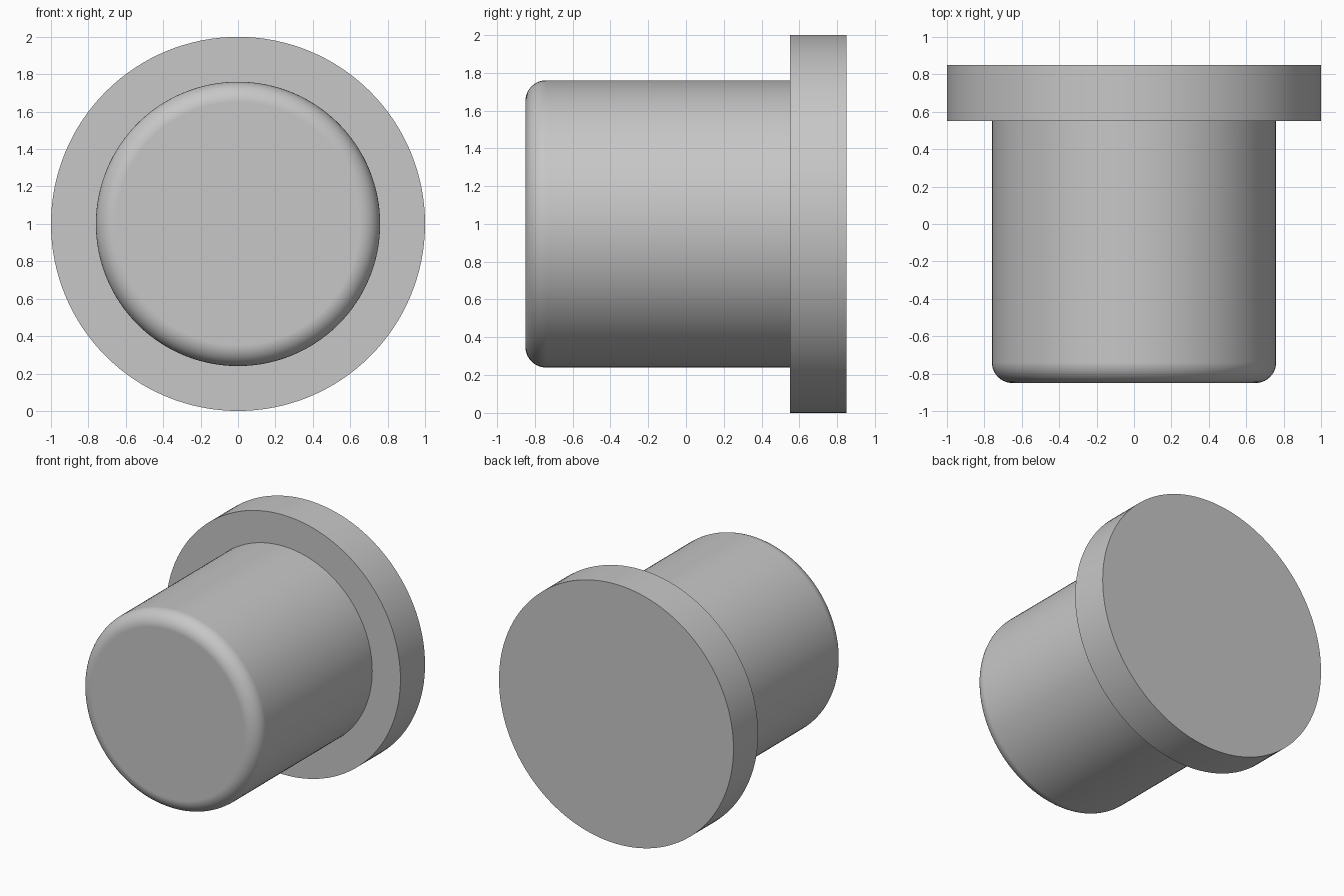
import bpy, bmesh
from math import sin, cos, pi, radians
from mathutils import Vector

cube = bpy.data.objects.get("Cube")
if cube:
    bpy.data.objects.remove(cube, do_unlink=True)

SEGMENTS = 128
AXIS_Z = 1.0
FRONT, STEP, BACK = -0.85, 0.55, 0.85
SHAFT_R, FLANGE_R, FILLET = 0.76, 1.0, 0.11
ARC_STEPS = 10

# Grey material
grey = bpy.data.materials.new("plain_grey")
grey.use_nodes = True
colour = (0.57, 0.57, 0.57, 1)
grey.diffuse_color = colour
grey.node_tree.nodes["Principled BSDF"].inputs["Base Color"].default_value = colour

# Half profile as (radius, y): rounded nose, shaft, shoulder, flange
profile = []
for i in range(ARC_STEPS + 1):
    a = i / ARC_STEPS * pi / 2
    profile.append((SHAFT_R - FILLET + FILLET * sin(a), FRONT + FILLET - FILLET * cos(a)))
profile += [(SHAFT_R, STEP), (FLANGE_R, STEP), (FLANGE_R, BACK)]

# Turn the profile around the y axis
bm = bmesh.new()
verts = [bm.verts.new((r, y, AXIS_Z)) for r, y in profile]
edges = [bm.edges.new(pair) for pair in zip(verts, verts[1:])]
bmesh.ops.spin(bm, geom=verts + edges, cent=(0, 0, AXIS_Z), axis=(0, 1, 0),
               angle=2 * pi, steps=SEGMENTS, use_merge=True)
bmesh.ops.remove_doubles(bm, verts=bm.verts, dist=1e-5)

# Close the flat front and back discs
bmesh.ops.holes_fill(bm, edges=[e for e in bm.edges if e.is_boundary], sides=0)
bmesh.ops.recalc_face_normals(bm, faces=bm.faces)

mesh = bpy.data.meshes.new("flanged_plug")
bm.to_mesh(mesh)
bm.free()
mesh.materials.append(grey)
plug = bpy.data.objects.new("flanged_plug", mesh)
bpy.context.collection.objects.link(plug)

# Smooth sides with crisp shoulder and flange edges
bpy.ops.object.select_all(action="DESELECT")
plug.select_set(True)
bpy.context.view_layer.objects.active = plug
bpy.ops.object.shade_smooth_by_angle(angle=radians(30))
weighted = plug.modifiers.new("flat_disc_shading", "WEIGHTED_NORMAL")
weighted.keep_sharp = True
